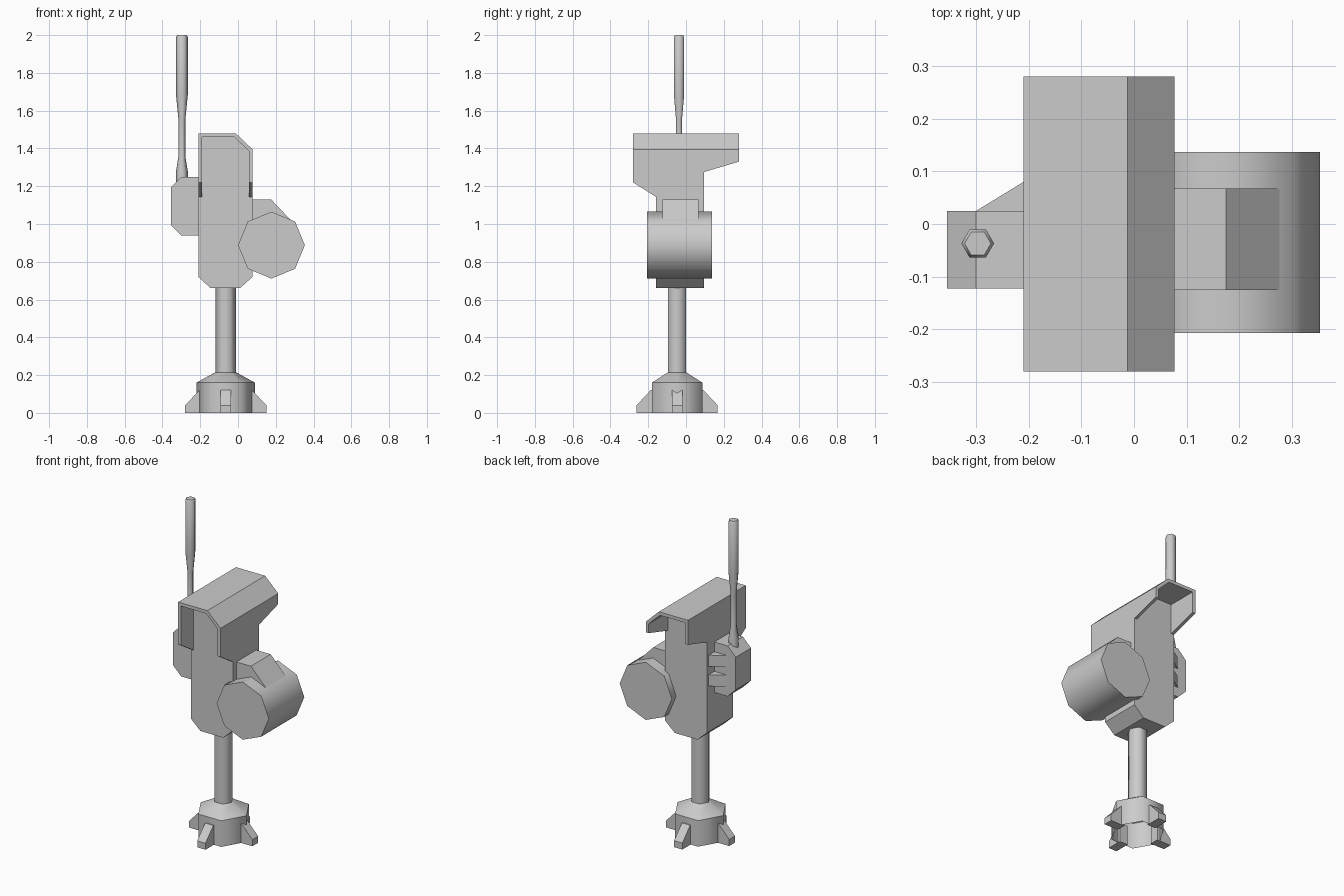
import bpy, bmesh, math
from mathutils import Matrix, Vector

cube = bpy.data.objects.get("Cube")
if cube:
    bpy.data.objects.remove(cube, do_unlink=True)

GREY = (0.6, 0.6, 0.6, 1)
mat = bpy.data.materials.new("plain grey")
mat.use_nodes = True
mat.diffuse_color = GREY
mat.node_tree.nodes["Principled BSDF"].inputs["Base Color"].default_value = GREY


def finish(name, bm):
    bmesh.ops.recalc_face_normals(bm, faces=bm.faces)
    mesh = bpy.data.meshes.new(name)
    bm.to_mesh(mesh)
    bm.free()
    mesh.materials.append(mat)
    obj = bpy.data.objects.new(name, mesh)
    bpy.context.collection.objects.link(obj)
    return obj


def loft(name, sections, caps=(True, True), matrix=None):
    """Join matching closed cross-sections with quads."""
    bm = bmesh.new()
    rings = [[bm.verts.new(p) for p in s] for s in sections]
    n = len(rings[0])
    for a, b in zip(rings, rings[1:]):
        for i in range(n):
            j = (i + 1) % n
            bm.faces.new((a[i], a[j], b[j], b[i]))
    for ring, wanted in zip((rings[0], rings[-1]), caps):
        if wanted:
            bm.faces.new(ring)
    if matrix:
        bm.transform(matrix)
    return finish(name, bm)


def prism_y(name, profile, y0, y1, matrix=None):
    return loft(name, [[(x, y, z) for x, z in profile] for y in (y0, y1)], matrix=matrix)


def lathe(name, profile, sides, matrix, sharp=(), caps=(True, True)):
    """Smooth turned shape; the rings listed in sharp stay crisp."""
    bm = bmesh.new()
    rings = []
    for r, z in profile:
        angles = [math.tau * i / sides for i in range(sides)]
        rings.append([bm.verts.new((r * math.cos(a), r * math.sin(a), z)) for a in angles])
    for a, b in zip(rings, rings[1:]):
        for i in range(sides):
            j = (i + 1) % sides
            bm.faces.new((a[i], a[j], b[j], b[i])).smooth = True
    for ring, wanted in zip((rings[0], rings[-1]), caps):
        if wanted:
            bm.faces.new(ring)
    for k in sharp:
        for i in range(sides):
            bm.edges.get((rings[k][i], rings[k][(i + 1) % sides])).smooth = False
    bm.transform(matrix)
    return finish(name, bm)


# Pedestal: hexagonal base, open below, and column
stand = Vector((-0.065, -0.047, 0))
at_stand = Matrix.Translation(stand)
lathe("pedestal_base", [(0.155, 0), (0.155, 0.16), (0.055, 0.215)], 6, at_stand,
      sharp=(1, 2), caps=(False, True))
lathe("column", [(0.055, 0.2), (0.055, 0.7)], 6, at_stand, sharp=(0, 1))

# Four sloped feet around the base
foot = [(0.12, 0), (0.215, 0), (0.215, 0.04), (0.14, 0.12), (0.12, 0.12)]
for i in range(4):
    turn = at_stand @ Matrix.Rotation(i * math.pi / 2, 4, "Z")
    prism_y(f"foot_{i + 1}", foot, -0.028, 0.028, turn)

# Main housing
XL, XR, TOP = -0.21, 0.077, 1.48
FRONT, BACK = -0.158, 0.095
prism_y("housing", [(XL, 0.72), (-0.145, 0.66), (0.01, 0.66), (XR, 0.72),
                    (XR, 1.395), (-0.012, TOP), (XL, TOP)], FRONT, BACK)


# Thin hood overhanging both ends of the housing
def hood_section(y, low):
    t = 0.02
    outer = [(XL, low), (XL, TOP), (-0.012, TOP), (XR, 1.395), (XR, low)]
    inner = [(XR - t, low), (XR - t, 1.387), (-0.02, TOP - t), (XL + t, TOP - t), (XL + t, low)]
    return [(x, y, z) for x, z in outer + inner]


loft("hood_front", [hood_section(-0.28, 1.22), hood_section(FRONT, 1.143)], (True, False))
loft("hood_back", [hood_section(BACK, 1.275), hood_section(0.28, 1.33)], (False, True))

# Eight-sided drum and its sloped mount
to_y = Matrix.Translation((0.177, 0, 0.888)) @ Matrix.Rotation(math.pi / 2, 4, "X")
lathe("drum", [(0.177, -0.137), (0.177, 0.207)], 8, to_y, sharp=(0, 1))
prism_y("drum_mount", [(0.07, 0.85), (0.28, 0.85), (0.28, 1.02), (0.175, 1.13), (0.07, 1.13)],
        -0.125, 0.067)

# Lever box with two triangular brackets
prism_y("lever_box", [(XL, 0.94), (-0.3, 0.94), (-0.355, 0.995),
                      (-0.355, 1.195), (-0.3, 1.25), (XL, 1.25)], -0.123, 0.025)
gusset = [(-0.3, 0.025), (XL, 0.025), (XL, 0.08)]
for name, low in (("lower_bracket", 1.0), ("upper_bracket", 1.12)):
    loft(name, [[(x, y, z) for x, y in gusset] for z in (low, low + 0.07)])

# Upright lever with a thicker grip
lathe("lever", [(0.031, 1.2), (0.031, 1.28), (0.018, 1.36), (0.018, 1.55),
                (0.031, 1.68), (0.031, 1.99), (0.025, 2.0)], 6,
      Matrix.Translation((-0.297, -0.037, 0)), sharp=(0, 6))
